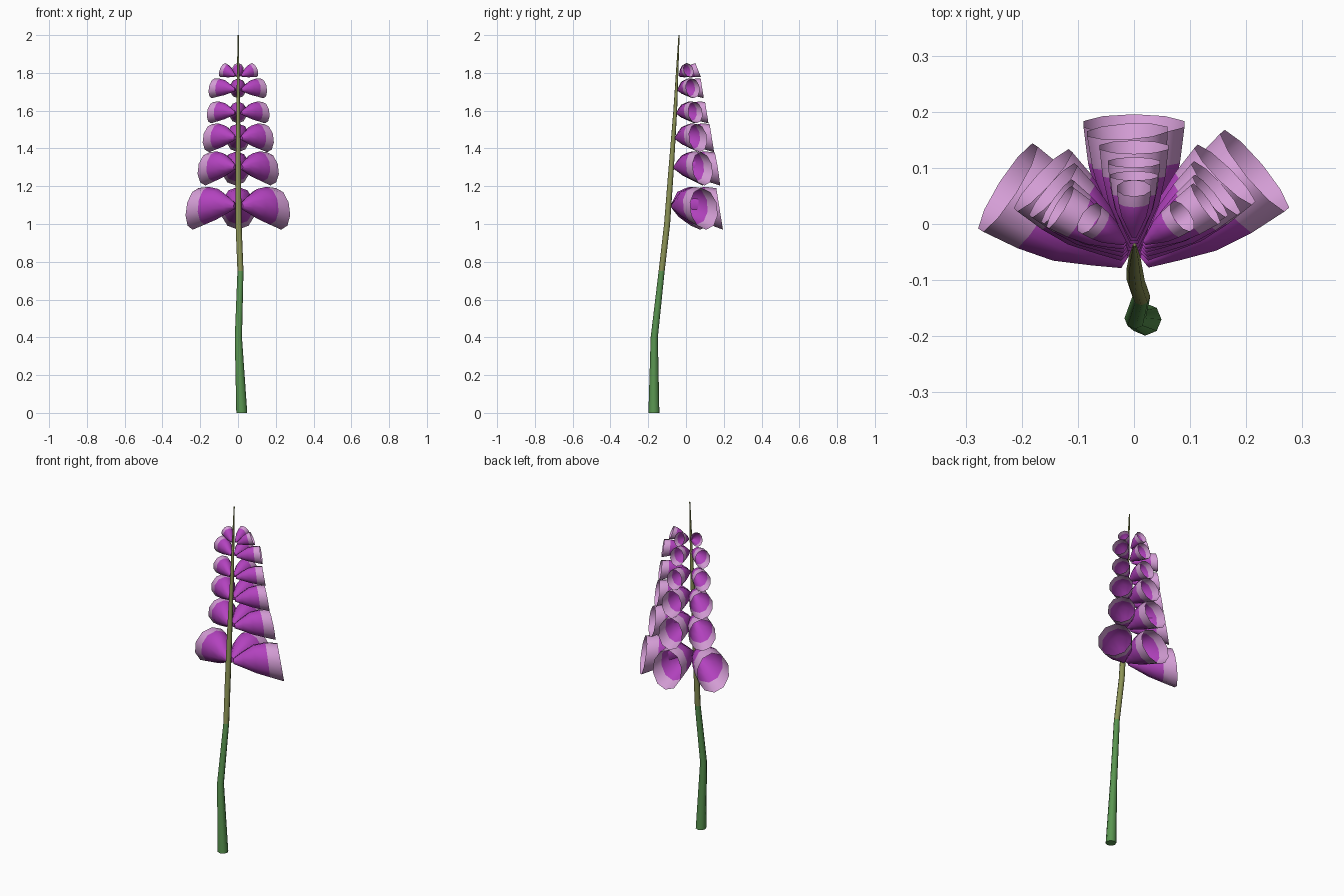
import bpy, bmesh, math
from mathutils import Vector

if "Cube" in bpy.data.objects:
    bpy.data.objects.remove(bpy.data.objects["Cube"])


def material(name, rgb):
    m = bpy.data.materials.new(name)
    m.diffuse_color = (*rgb, 1)
    m.use_nodes = True
    m.node_tree.nodes["Principled BSDF"].inputs["Base Color"].default_value = m.diffuse_color
    return m


GREEN = material("stem green", (0.10, 0.30, 0.08))
OLIVE = material("stem olive", (0.26, 0.29, 0.09))
PURPLE = material("petal purple", (0.45, 0.055, 0.52))
PALE = material("petal pale lilac", (0.66, 0.34, 0.67))


def loft(name, rings, mats, split, cap_end):
    """Skin a list of rings; bands from index 'split' on get the second colour."""
    bm = bmesh.new()
    vs = [[bm.verts.new(p) for p in ring] for ring in rings]
    n = len(vs[0])
    for i in range(len(vs) - 1):
        for k in range(n):
            j = (k + 1) % n
            f = bm.faces.new((vs[i][k], vs[i][j], vs[i + 1][j], vs[i + 1][k]))
            f.material_index = int(i >= split)
            f.smooth = True
    bm.faces.new(vs[0][::-1])
    if cap_end:
        bm.faces.new(vs[-1]).material_index = 1
    bmesh.ops.recalc_face_normals(bm, faces=bm.faces)
    me = bpy.data.meshes.new(name)
    bm.to_mesh(me)
    bm.free()
    for m in mats:
        me.materials.append(m)
    ob = bpy.data.objects.new(name, me)
    bpy.context.collection.objects.link(ob)
    return ob


# Stem: bent tapering tube (x, y, z, radius)
PATH = [(0.020, -0.170, 0.00, 0.029), (0.002, -0.168, 0.40, 0.019),
        (0.013, -0.129, 0.75, 0.016), (0.003, -0.100, 1.00, 0.016),
        (0.001, -0.078, 1.30, 0.014), (0.001, -0.057, 1.60, 0.010),
        (0.001, -0.037, 2.00, 0.003)]
stem_rings = [[Vector((x + r * math.cos(a), y + r * math.sin(a), z))
               for a in [math.tau * k / 8 for k in range(8)]]
              for x, y, z, r in PATH]
loft("stem", stem_rings, (GREEN, OLIVE), 2, True)


# Bell: open trumpet, lower lip pushed outward
PROFILE = [(0, 0.14), (0.2, 0.42), (0.45, 0.74), (0.72, 0.91), (1, 1)]


def bell(name, base, rim, radius, slant=0.16, sides=10):
    base, rim = Vector(base), Vector(rim)
    u = Vector((rim.x - base.x, rim.y - base.y, 0)).normalized()
    w = Vector((-u.y, u.x, 0))
    rings = []
    for t, s in PROFILE:
        c = base.lerp(rim, t)
        c.z += 0.15 * radius * math.sin(math.pi * t)
        r = radius * s
        ring = []
        for k in range(sides):
            a = math.tau * (k + 0.5) / sides
            up = r * math.sin(a)
            ring.append(c + w * (0.86 * r * math.cos(a))
                        + Vector((0, 0, up)) - u * (slant * t * up))
        rings.append(ring)
    loft(name, rings, (PURPLE, PALE), 3, False)


# Tiers: base z, base y, rim z, right x, left x, right y, left y, back y, radius
TIERS = [
    (1.095, -0.068, 1.080, 0.215, -0.225, 0.095, 0.065, 0.178, 0.110),
    (1.300, -0.058, 1.292, 0.162, -0.162, 0.088, 0.078, 0.165, 0.088),
    (1.455, -0.052, 1.455, 0.146, -0.144, 0.064, 0.060, 0.137, 0.075),
    (1.587, -0.046, 1.590, 0.136, -0.136, 0.050, 0.040, 0.110, 0.057),
    (1.710, -0.040, 1.718, 0.128, -0.132, 0.036, 0.030, 0.086, 0.052),
    (1.785, -0.034, 1.815, 0.086, -0.080, 0.014, 0.010, 0.064, 0.037),
]
for i, (bz, by, rz, rx, lx, ry, ly, ky, r) in enumerate(TIERS):
    sl = 0.16 if i < 5 else 0.4
    bell(f"bell_right_{i + 1}", (0.018, by, bz), (rx, ry, rz), r, sl)
    bell(f"bell_left_{i + 1}", (-0.016, by, bz), (lx, ly, rz), r, sl)
    bell(f"bell_back_{i + 1}", (0, by + 0.01, bz),
         (-0.012 if i == 1 else 0, ky, rz), r, sl)
